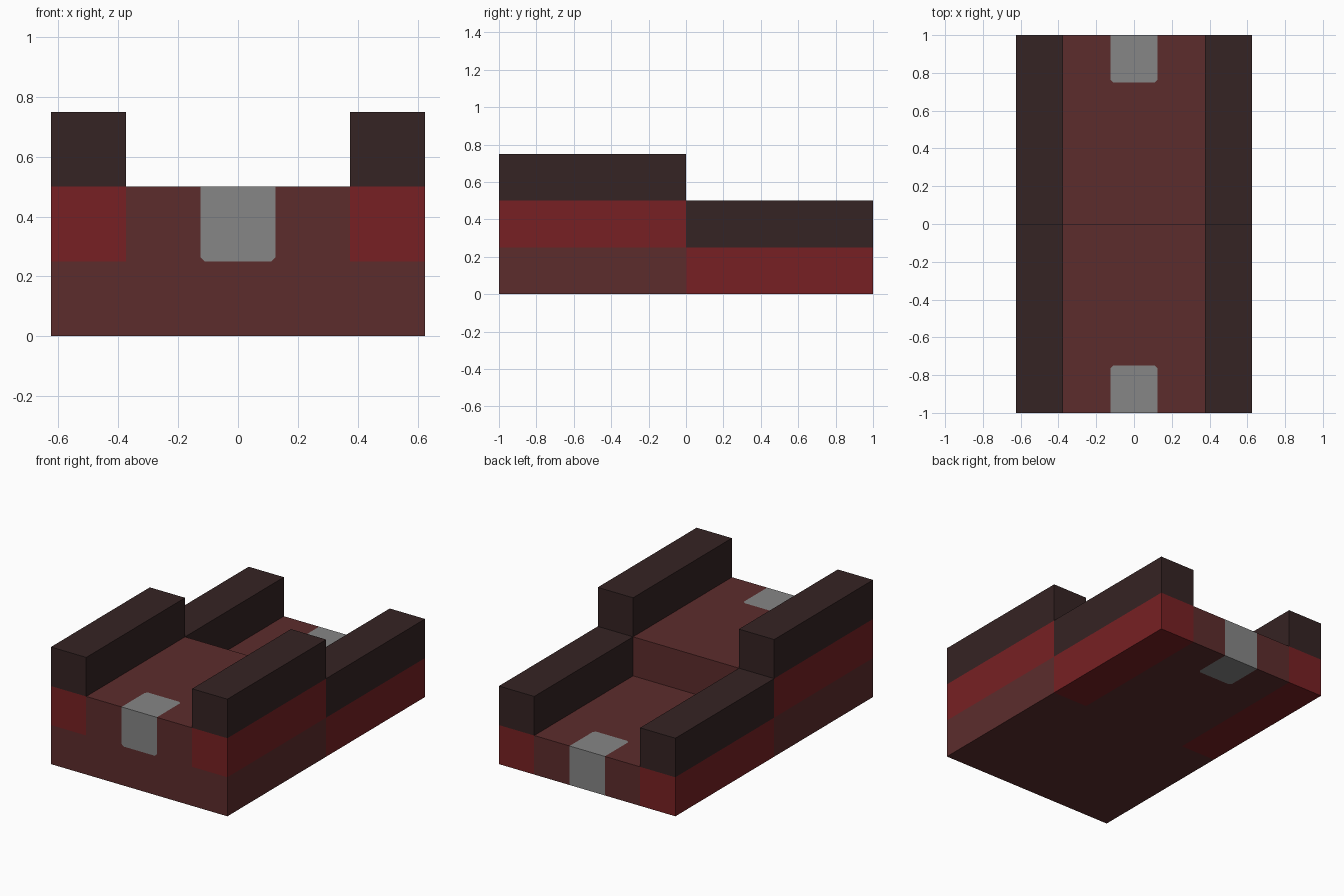
import bpy
import bmesh
from mathutils import Vector, Matrix

if "Cube" in bpy.data.objects:
    bpy.data.objects.remove(bpy.data.objects["Cube"], do_unlink=True)

HALF_WIDTH, WALL_INNER, BAND, CLIP = 0.625, 0.375, 0.25, 0.125
CLIP_Y, NOTCH, EPS = 0.75, 0.014, 0.001


def srgb(r, g, b):
    def lin(c):
        c /= 255
        return c / 12.92 if c <= 0.04045 else ((c + 0.055) / 1.055) ** 2.4
    return lin(r), lin(g), lin(b), 1.0


def material(name, colour):
    m = bpy.data.materials.new(name)
    m.use_nodes = True
    m.diffuse_color = colour
    m.node_tree.nodes["Principled BSDF"].inputs["Base Color"].default_value = colour
    return m


brown = material("brown red", srgb(92, 44, 44))
red = material("deep red", srgb(119, 32, 35))
dark = material("dark brown", srgb(53, 35, 35))
grey = material("metal grey", srgb(134, 134, 134))


def box_mesh(lo, hi):
    lo, hi = Vector(lo), Vector(hi)
    bm = bmesh.new()
    matrix = Matrix.Translation((lo + hi) / 2) @ Matrix.Diagonal((*(hi - lo), 1))
    bmesh.ops.create_cube(bm, size=1, matrix=matrix)
    return bm


def finish(bm, name, mats):
    mesh = bpy.data.meshes.new(name)
    bm.to_mesh(mesh)
    bm.free()
    for m in mats:
        mesh.materials.append(m)
    bpy.context.collection.objects.link(bpy.data.objects.new(name, mesh))


def cut(bm, co, normal, faces=None):
    faces = faces or bm.faces[:]
    geom = set(faces)
    for f in faces:
        geom.update(f.edges, f.verts)
    bmesh.ops.bisect_plane(bm, geom=list(geom), dist=1e-5, plane_co=co, plane_no=normal)


def base(name, side, top):
    """Half of the stepped body, with painted side bands and an end clip."""
    bm = box_mesh((-HALF_WIDTH, min(side, 0), 0), (HALF_WIDTH, max(side, 0), top))
    floor = top - BAND
    for x in (-WALL_INNER, -CLIP, CLIP, WALL_INNER):
        cut(bm, (x, 0, 0), (1, 0, 0))
    cut(bm, (0, side * CLIP_Y, 0), (0, 1, 0))
    cut(bm, (0, 0, floor), (0, 0, 1))

    def in_clip(f):
        c = f.calc_center_median()
        return abs(c.x) < CLIP and c.y * side > CLIP_Y and c.z > floor - EPS

    # Clipped corners of the grey patches
    for sx in (-1, 1):
        flat = [f for f in bm.faces if in_clip(f) and abs(f.normal.z) > 0.5]
        cut(bm, (sx * (CLIP - NOTCH), side * CLIP_Y, 0), (sx, -side, 0), flat)
        if floor > 0:
            end = [f for f in bm.faces if in_clip(f) and abs(f.normal.y) > 0.5]
            cut(bm, (sx * (CLIP - NOTCH), 0, floor), (sx, 0, -1), end)

    # Colour by position
    bm.normal_update()
    for f in bm.faces:
        c = f.calc_center_median()
        if abs(c.x) > WALL_INNER and c.z > floor - EPS:
            f.material_index = 1
        elif in_clip(f):
            inset = CLIP - abs(c.x)
            if abs(f.normal.z) > 0.5:
                inset += c.y * side - CLIP_Y
            elif floor > 0:
                inset += c.z - floor
            f.material_index = 2 if inset > NOTCH else 0
    finish(bm, name, (brown, red, grey))


# Two steps, each with a pair of walls
for label, side, top in (("front", -1, 0.5), ("back", 1, 0.25)):
    base(label + "_base", side, top)
    for hand, sx in (("left", 1), ("right", -1)):
        xs = sorted((sx * WALL_INNER, sx * HALF_WIDTH))
        wall = box_mesh((xs[0], min(side, 0), top), (xs[1], max(side, 0), top + BAND))
        finish(wall, f"{label}_{hand}_wall", (dark,))
